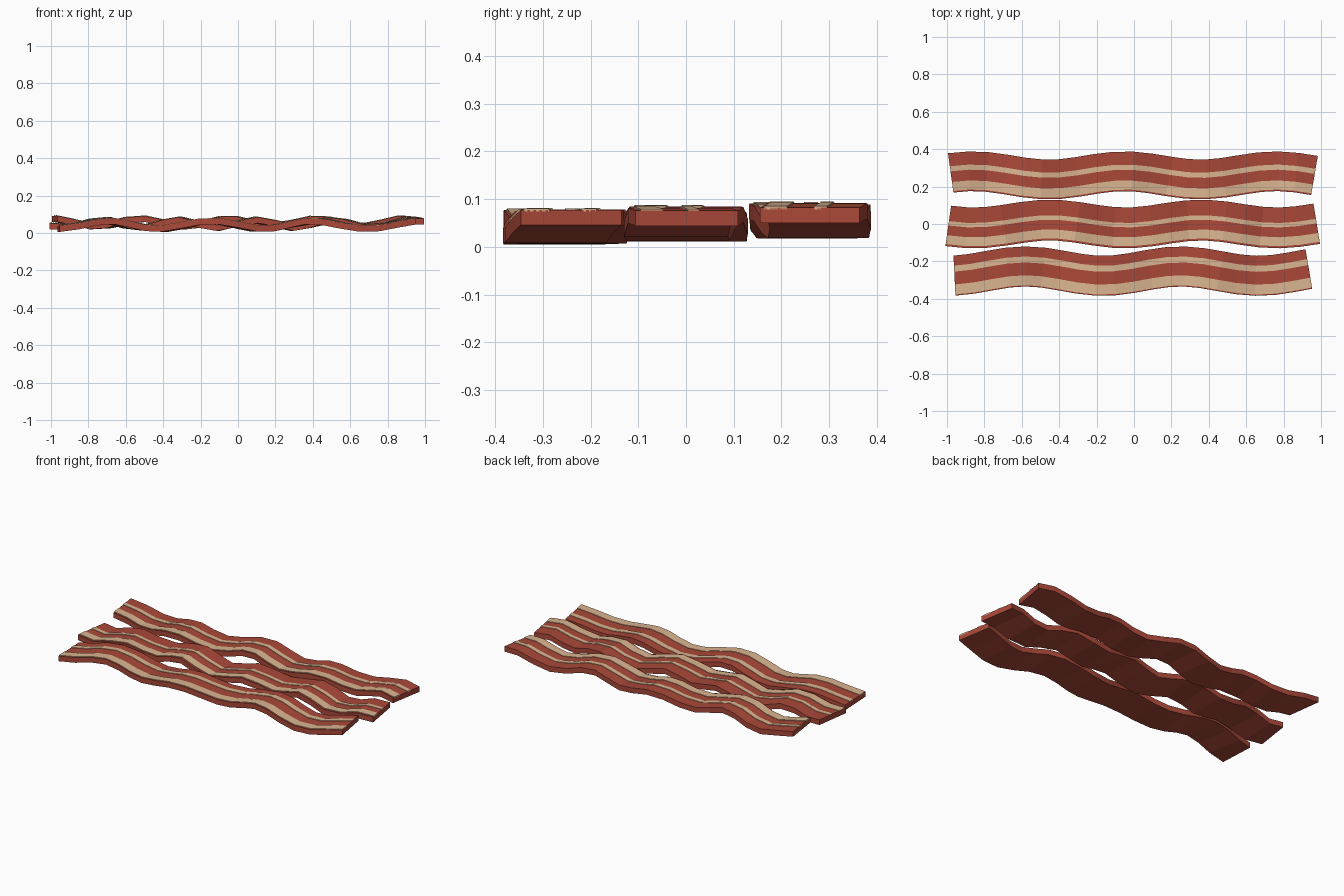
import bpy, bmesh, math
from mathutils import Vector

if "Cube" in bpy.data.objects:
    bpy.data.objects.remove(bpy.data.objects["Cube"])


def material(name, rgb):
    m = bpy.data.materials.new(name)
    m.diffuse_color = (*rgb, 1)
    m.use_nodes = True
    m.node_tree.nodes["Principled BSDF"].inputs["Base Color"].default_value = m.diffuse_color
    return m


LEAN = material("lean_red", (0.40, 0.065, 0.04))
FAT = material("fat_cream", (0.70, 0.46, 0.28))
SEGMENTS = 20
THICK = 0.032


def wave(t, peak, period):
    a = 2 * math.pi / period
    return math.cos(a * (t - peak)), -a * math.sin(a * (t - peak))


def ribbon(name, mat, s, v0, v1, lo, hi):
    """Wavy box following strip s, from offset v0 to v1 across, lo to hi in height."""
    bm = bmesh.new()
    rings = []
    for i in range(SEGMENTS + 1):
        x = s["x0"] + (s["x1"] - s["x0"]) * i / SEGMENTS
        c, dc = wave(x, s["y_peak"], s["y_period"])
        y = s["y"] + s["y_amp"] * c
        n = Vector((-s["y_amp"] * dc, 1, 0)).normalized()
        z = s["z"] + s["z_amp"] * wave(x, s["z_peak"], s["z_period"])[0]
        ring = []
        for v, h in ((v0, lo), (v1, lo), (v1, hi), (v0, hi)):
            p = Vector((x, y, z + h)) + n * v
            ring.append(bm.verts.new(p))
        rings.append(ring)
    for a, b in zip(rings, rings[1:]):
        for k in range(4):
            j = (k + 1) % 4
            bm.faces.new((a[k], a[j], b[j], b[k]))
    bm.faces.new(rings[0])
    bm.faces.new(rings[-1])
    bmesh.ops.recalc_face_normals(bm, faces=bm.faces)
    me = bpy.data.meshes.new(name)
    bm.to_mesh(me)
    bm.free()
    me.materials.append(mat)
    ob = bpy.data.objects.new(name, me)
    bpy.context.collection.objects.link(ob)


strips = {
    "front": dict(x0=-0.96, x1=0.935, y=-0.252, hw=0.107, y_amp=0.025, y_peak=-0.58,
                  y_period=0.83, z=0.042, z_amp=0.021, z_peak=0.965, z_period=0.555,
                  bands=((0.25, 0.40), (0.72, 0.97))),
    "middle": dict(x0=-0.993, x1=0.977, y=0.0, hw=0.109, y_amp=0.021, y_peak=-0.45,
                   y_period=0.81, z=0.048, z_amp=0.021, z_peak=0.095, z_period=0.41,
                   bands=((0.38, 0.49), (0.73, 0.95))),
    "back": dict(x0=-0.98, x1=0.965, y=0.26, hw=0.106, y_amp=0.022, y_peak=-0.05,
                 y_period=0.81, z=0.055, z_amp=0.021, z_peak=-0.99, z_period=0.47,
                 bands=((0.33, 0.46), (0.73, 0.96))),
}

# Each strip: a lean slab with two slightly raised fat bands
for side, s in strips.items():
    hw = s["hw"]
    ribbon(side + "_lean_strip", LEAN, s, -hw, hw, -THICK / 2, THICK / 2)
    for label, (a, b) in zip(("thin", "wide"), s["bands"]):
        ribbon(f"{side}_{label}_fat_band", FAT, s, hw - 2 * hw * b, hw - 2 * hw * a,
               THICK / 2 - 0.004, THICK / 2 + 0.003)
